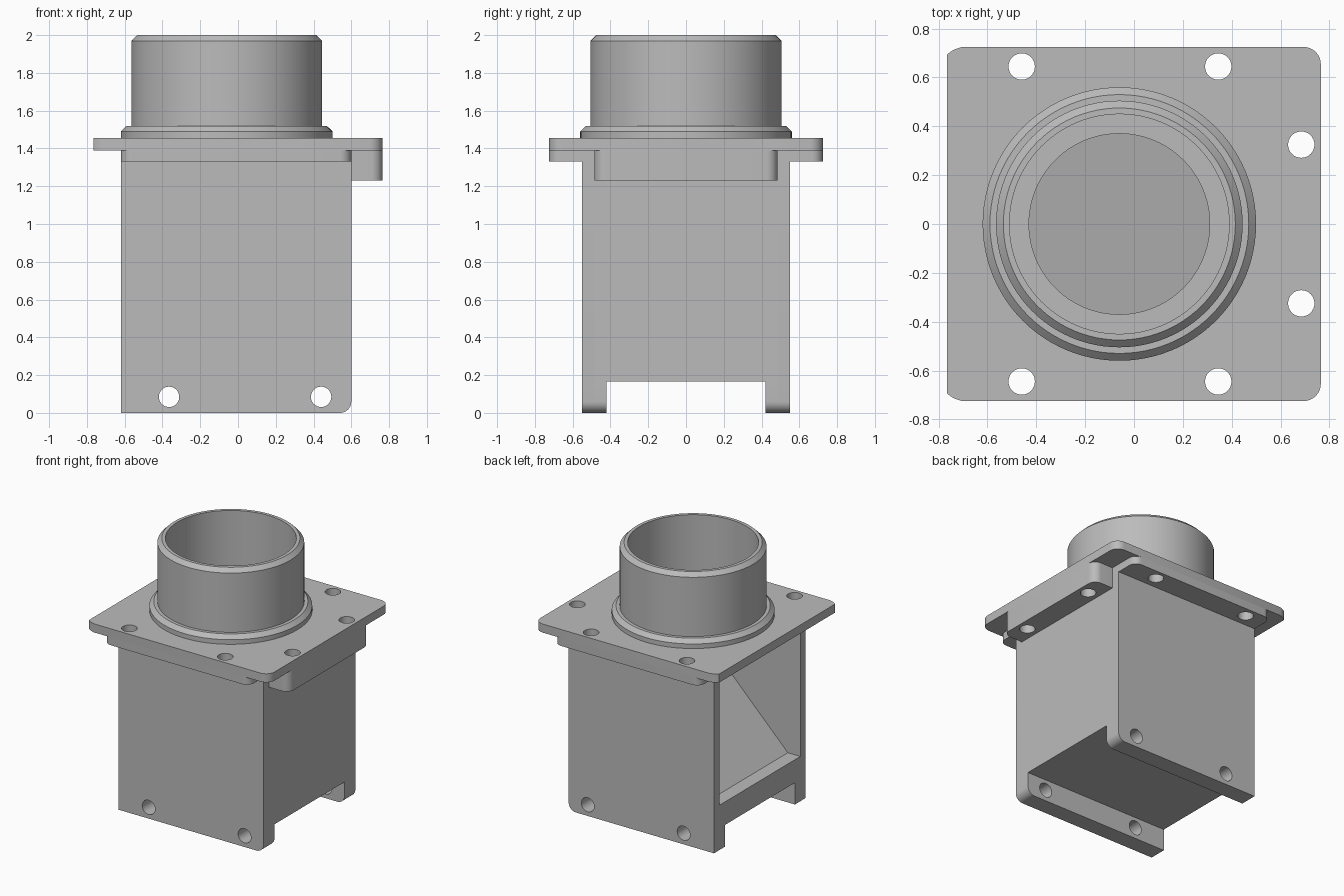
import bpy, bmesh, math
from mathutils import Vector, Matrix

cube = bpy.data.objects.get("Cube")
if cube:
    bpy.data.objects.remove(cube, do_unlink=True)

grey = bpy.data.materials.new("light grey")
grey.use_nodes = True
COLOUR = (0.5, 0.5, 0.5, 1)
grey.diffuse_color = COLOUR
grey.node_tree.nodes["Principled BSDF"].inputs["Base Color"].default_value = COLOUR

AXIS_X = -0.06      # centre of the round socket
HOLE = 0.054


def finish(bm, name):
    bmesh.ops.recalc_face_normals(bm, faces=bm.faces)
    mesh = bpy.data.meshes.new(name)
    bm.to_mesh(mesh)
    bm.free()
    mesh.materials.append(grey)
    obj = bpy.data.objects.new(name, mesh)
    bpy.context.collection.objects.link(obj)
    return obj


def outline(corners, steps=8):
    """Corners are (u, v) or (u, v, radius) for rounded right angles."""
    pts = []
    for i, c in enumerate(corners):
        p = Vector(c[:2])
        r = c[2] if len(c) > 2 else 0
        if not r:
            pts.append(p)
            continue
        d1 = (Vector(corners[i - 1][:2]) - p).normalized()
        d2 = (Vector(corners[(i + 1) % len(corners)][:2]) - p).normalized()
        for k in range(steps + 1):
            t = math.pi / 2 * k / steps
            pts.append(p + r * (d1 + d2) - r * (d2 * math.cos(t) + d1 * math.sin(t)))
    return pts


def prism(name, corners, axis, lo, hi):
    """Extrude an outline along y or z."""
    bm = bmesh.new()
    place = (lambda p: (p.x, lo, p.y)) if axis == "y" else (lambda p: (p.x, p.y, lo))
    face = bm.faces.new([bm.verts.new(place(p)) for p in outline(corners)])
    new = bmesh.ops.extrude_face_region(bm, geom=[face])["geom"]
    move = Vector((0, hi - lo, 0)) if axis == "y" else Vector((0, 0, hi - lo))
    bmesh.ops.translate(bm, vec=move, verts=[g for g in new if isinstance(g, bmesh.types.BMVert)])
    return finish(bm, name)


def drill_bits(name, bits, axis):
    """One cutter mesh holding several long cylinders: (centre, radius)."""
    bm = bmesh.new()
    for centre, r in bits:
        m = Matrix.Translation(centre)
        if axis == "y":
            m = m @ Matrix.Rotation(math.pi / 2, 4, "X")
        bmesh.ops.create_cone(bm, cap_ends=True, segments=96 if r > 0.1 else 32,
                              radius1=r, radius2=r, depth=2, matrix=m)
    cutter = finish(bm, name)
    cutter.hide_render = True
    return cutter


def cut(obj, cutter):
    mod = obj.modifiers.new("holes", "BOOLEAN")
    mod.operation = "DIFFERENCE"
    mod.solver = "EXACT"
    mod.object = cutter
    bpy.context.view_layer.objects.active = obj
    bpy.ops.object.modifier_apply(modifier=mod.name)


parts = []

# Screw holes and bore
screws = [((x, s * 0.645, 1.4), HOLE) for x in (-0.46, 0.345) for s in (-1, 1)]
screws += [((0.685, s * 0.325, 1.4), HOLE) for s in (-1, 1)]
top_cutter = drill_bits("top_cutter", screws + [((AXIS_X, 0, 1.4), 0.37)], "z")
foot_cutter = drill_bits("foot_cutter", [((x, 0, 0.085), HOLE) for x in (-0.365, 0.44)], "y")

# Floor, sloping duct ramp and closed end wall in one section
parts.append(prism("ramp_and_end_wall",
                   [(-0.62, 0.165), (0.6, 0.165), (0.6, 1.39), (0.535, 1.39),
                    (-0.515, 0.34), (-0.62, 0.34)], "y", -0.485, 0.485))

# Side walls, feet and flange ribs, mirrored
for s, side in ((-1, "front"), (1, "back")):
    wall = prism(side + "_wall", [(-0.62, 0), (0.6, 0, 0.06), (0.6, 1.39), (-0.62, 1.39)],
                 "y", s * 0.485, s * 0.55)
    foot = prism(side + "_foot", [(-0.62, 0), (0.6, 0, 0.06), (0.6, 0.165), (-0.62, 0.165)],
                 "y", s * 0.42, s * 0.485)
    rib = prism(side + "_flange_rib",
                [(-0.62, s * 0.55), (0.6, s * 0.55), (0.6, s * 0.725, 0.06), (-0.62, s * 0.725, 0.06)],
                "z", 1.33, 1.39)
    cut(wall, foot_cutter)
    cut(foot, foot_cutter)
    cut(rib, top_cutter)
    parts += [wall, foot, rib]

# Screw block on the closed end
block = prism("end_screw_block",
              [(0.6, -0.485), (0.765, -0.485, 0.06), (0.765, 0.485, 0.06), (0.6, 0.485)],
              "z", 1.23, 1.39)
cut(block, top_cutter)

# Mounting plate
plate = prism("mounting_plate",
              [(-0.765, -0.695), (-0.74, -0.713), (-0.705, -0.725), (0.765, -0.725, 0.07),
               (0.765, 0.725, 0.07), (-0.705, 0.725), (-0.74, 0.713), (-0.765, 0.695)],
              "z", 1.39, 1.455)
cut(plate, top_cutter)
parts += [block, plate]

# Round hose socket with collar
bm = bmesh.new()
profile = [(0.45, 1.455), (0.56, 1.455), (0.56, 1.49), (0.53, 1.52), (0.505, 1.52),
           (0.505, 1.97), (0.475, 2.0), (0.45, 2.0)]
ring = [bm.verts.new((AXIS_X + r, 0, z)) for r, z in profile]
edges = [bm.edges.new((v, ring[i - 1])) for i, v in enumerate(ring)]
bmesh.ops.spin(bm, geom=ring + edges, cent=(AXIS_X, 0, 0), axis=(0, 0, 1),
               angle=2 * math.pi, steps=96, use_merge=True)
bmesh.ops.remove_doubles(bm, verts=bm.verts, dist=0.0005)
parts.append(finish(bm, "hose_socket"))

# Cutters are no longer needed
for cutter in (top_cutter, foot_cutter):
    bpy.data.objects.remove(cutter, do_unlink=True)

bpy.ops.object.select_all(action="DESELECT")
for p in parts:
    p.select_set(True)
bpy.context.view_layer.objects.active = parts[0]
bpy.ops.object.shade_smooth_by_angle(angle=math.radians(30))
